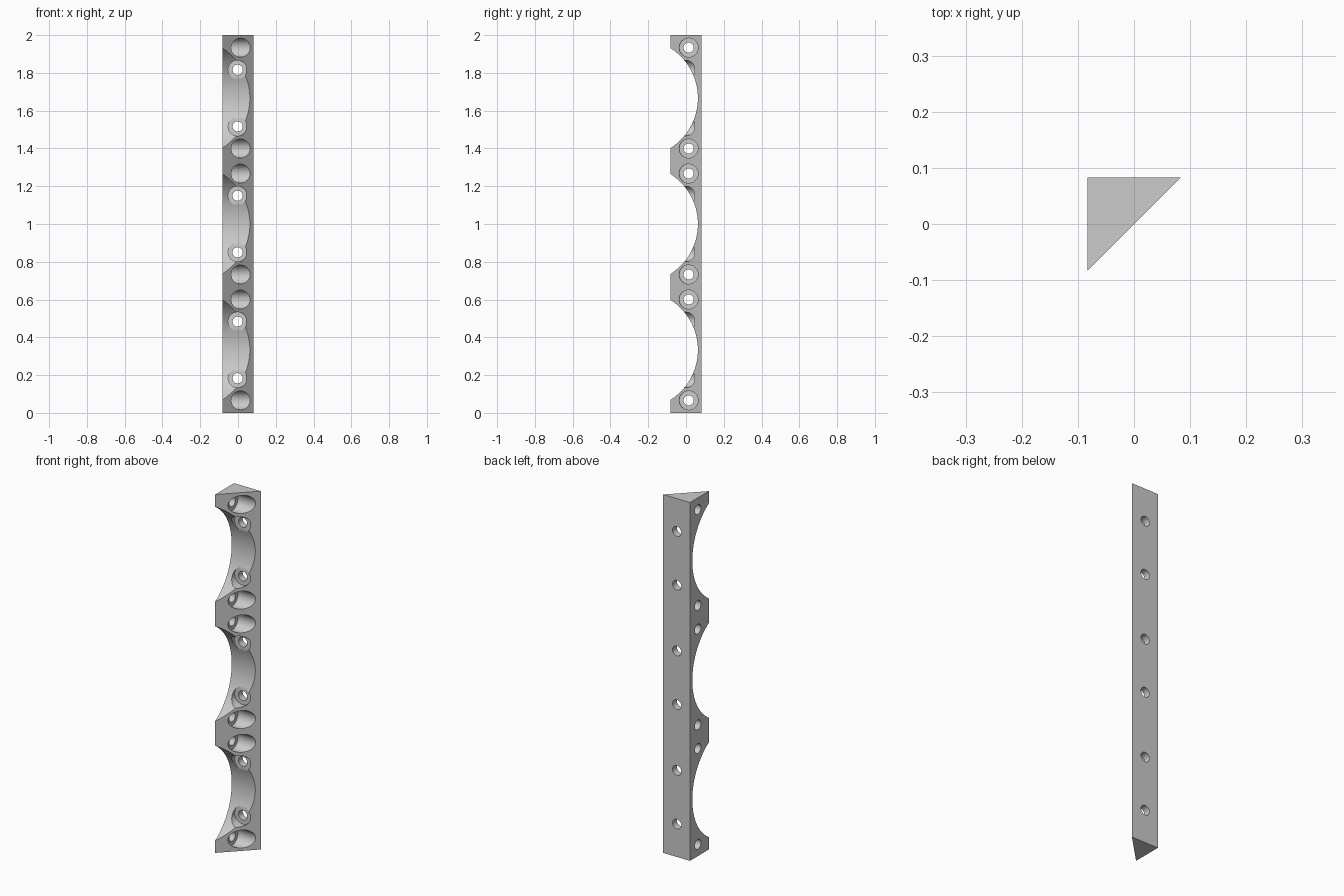
import bpy, bmesh, math
from mathutils import Matrix, Vector

cube = bpy.data.objects.get("Cube")
if cube:
    bpy.data.objects.remove(cube, do_unlink=True)

HALF = 0.083           # half width of the triangular section
LENGTH = 2.0
BAYS = [LENGTH * k / 6 for k in (1, 3, 5)]
ARCH_R, ARCH_TOP = 0.3135, 0.063
WALL = 0.038           # material left under each screw head

grey = bpy.data.materials.new("plain_grey")
grey.use_nodes = True
colour = (0.6, 0.6, 0.6, 1)
grey.diffuse_color = colour
grey.node_tree.nodes["Principled BSDF"].inputs["Base Color"].default_value = colour


def make_object(name, bm):
    bmesh.ops.recalc_face_normals(bm, faces=bm.faces)
    mesh = bpy.data.meshes.new(name)
    bm.to_mesh(mesh)
    bm.free()
    mesh.materials.append(grey)
    obj = bpy.data.objects.new(name, mesh)
    bpy.context.collection.objects.link(obj)
    return obj


def add_lathe(bm, matrix, profile, sides):
    """Closed round solid along local z from (radius, depth) steps."""
    rings = []
    for radius, depth in profile:
        angles = [math.tau * i / sides for i in range(sides)]
        rings.append([bm.verts.new(matrix @ Vector((radius * math.cos(a), radius * math.sin(a), depth)))
                      for a in angles])
    for low, high in zip(rings, rings[1:]):
        for i in range(sides):
            j = (i + 1) % sides
            bm.faces.new((low[i], low[j], high[j], high[i]))
    bm.faces.new(rings[0])
    bm.faces.new(rings[-1])


# Triangular corner strip
bm = bmesh.new()
corners = [(-HALF, HALF), (-HALF, -HALF), (HALF, HALF)]
base = bm.faces.new([bm.verts.new((x, y, 0)) for x, y in corners])
top = bmesh.ops.extrude_face_region(bm, geom=[base])["geom"]
bmesh.ops.translate(bm, vec=(0, 0, LENGTH), verts=[v for v in top if isinstance(v, bmesh.types.BMVert)])
strip = make_object("corner_strip", bm)

# Round scallops running side to side
bm = bmesh.new()
side_turn = Matrix.Rotation(math.pi / 2, 4, "Y")
for z in BAYS:
    place = Matrix.Translation((0, ARCH_TOP - ARCH_R, z)) @ side_turn
    add_lathe(bm, place, [(ARCH_R, -0.3), (ARCH_R, 0.3)], 96)
scallops = make_object("scallop_cutter", bm)

# Stepped screw holes through the back wall and the side wall
bm = bmesh.new()
screw = [(0.027, -0.03), (0.027, WALL), (0.05, WALL), (0.05, 0.3)]
front_turn = Matrix.Rotation(math.pi / 2, 4, "X")
for z in BAYS:
    for sign in (-1, 1):
        add_lathe(bm, Matrix.Translation((-0.002, HALF, z + sign * 0.15)) @ front_turn, screw, 40)
        add_lathe(bm, Matrix.Translation((-HALF, 0.014, z + sign * 0.267)) @ side_turn, screw, 40)
screws = make_object("screw_hole_cutter", bm)

# Cut the strip, then drop the cutters
bpy.context.view_layer.objects.active = strip
for cutter in (scallops, screws):
    cutter.hide_render = True
    cut = strip.modifiers.new(cutter.name, "BOOLEAN")
    cut.operation, cut.solver, cut.object = "DIFFERENCE", "EXACT", cutter
    bpy.ops.object.modifier_apply(modifier=cut.name)
    bpy.data.objects.remove(cutter, do_unlink=True)

# Smooth curved walls, sharp edges
bpy.ops.object.select_all(action="DESELECT")
strip.select_set(True)
bpy.ops.object.shade_smooth_by_angle(angle=math.radians(30))
